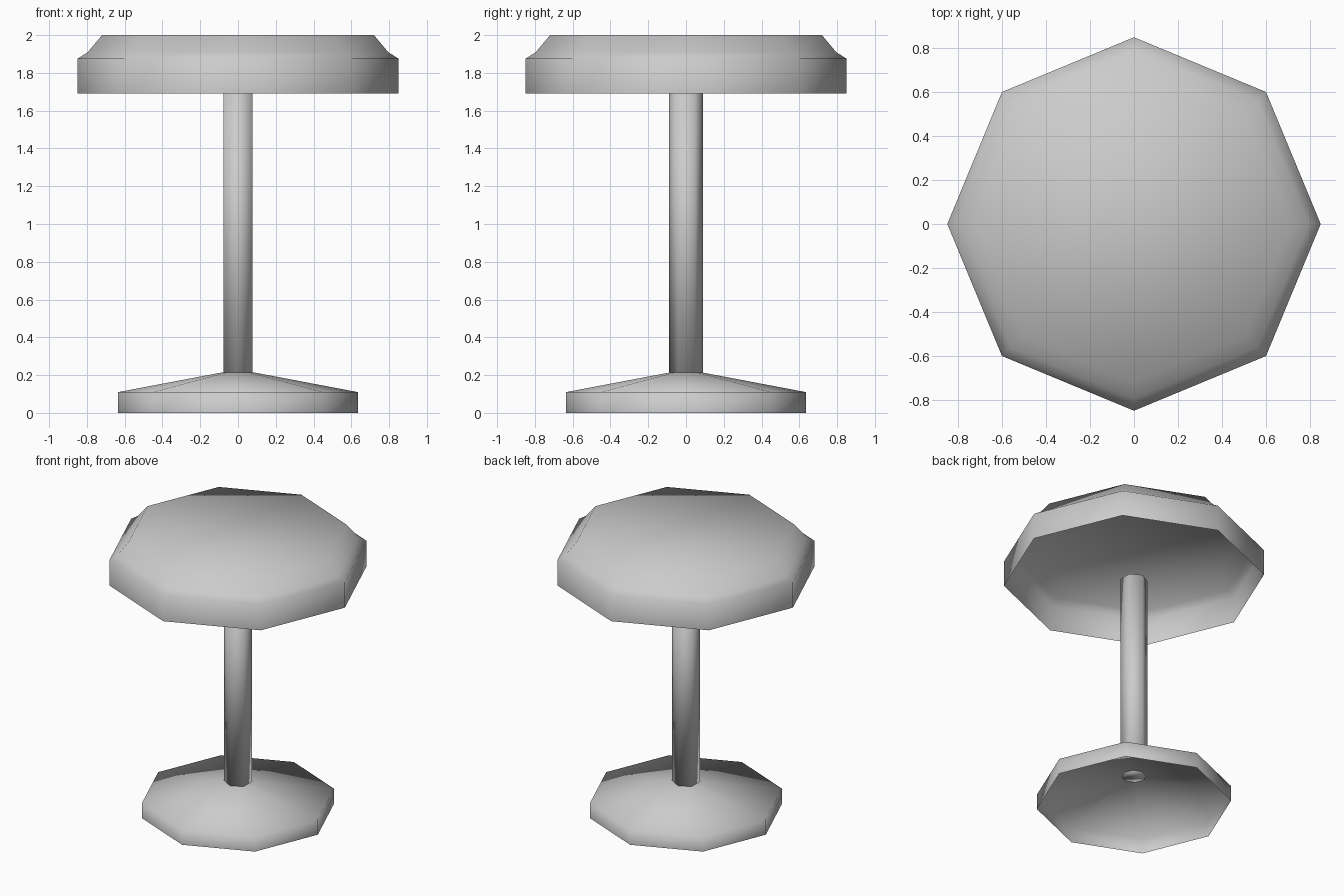
import bpy, bmesh, math

if "Cube" in bpy.data.objects:
    bpy.data.objects.remove(bpy.data.objects["Cube"])

grey = bpy.data.materials.new("plain grey")
grey.diffuse_color = (0.6, 0.6, 0.6, 1)
grey.use_nodes = True
grey.node_tree.nodes["Principled BSDF"].inputs["Base Color"].default_value = grey.diffuse_color


def lathe(name, profile, sides, start=0.0, cap_bottom=False, cap_top=False, sharp=180):
    """Spin a (radius, height) profile, listed bottom to top, into a faceted shell."""
    bm = bmesh.new()
    rings = []
    for r, z in profile:
        angles = [start + 2 * math.pi * i / sides for i in range(sides)]
        rings.append([bm.verts.new((r * math.cos(a), r * math.sin(a), z)) for a in angles])
    for low, high in zip(rings, rings[1:]):
        for i in range(sides):
            j = (i + 1) % sides
            bm.faces.new((low[i], low[j], high[j], high[i]))
    if cap_bottom:
        bm.faces.new(rings[0][::-1])
    if cap_top:
        bm.faces.new(rings[-1])
    # smooth shading, keeping only edges steeper than the limit sharp
    for f in bm.faces:
        f.smooth = True
    for e in bm.edges:
        if len(e.link_faces) == 2:
            e.smooth = e.calc_face_angle() < math.radians(sharp)
    mesh = bpy.data.meshes.new(name)
    bm.to_mesh(mesh)
    bm.free()
    mesh.materials.append(grey)
    obj = bpy.data.objects.new(name, mesh)
    bpy.context.collection.objects.link(obj)
    return obj


# Eight-sided hollow foot: upright rim and shallow cone, open underneath
lathe("base", [(0.635, 0.0), (0.635, 0.11), (0.08, 0.215)], 8, sharp=50)

# Six-sided post with a corner facing front
lathe("post", [(0.09, 0.215), (0.09, 1.69)], 6, start=math.pi / 2,
      cap_bottom=True, cap_top=True, sharp=70)

# Eight-sided hollow top, open underneath, fully smooth-shaded
lathe("shade", [(0.85, 1.69), (0.85, 1.875), (0.795, 1.91), (0.72, 2.0)], 8,
      cap_top=True)
